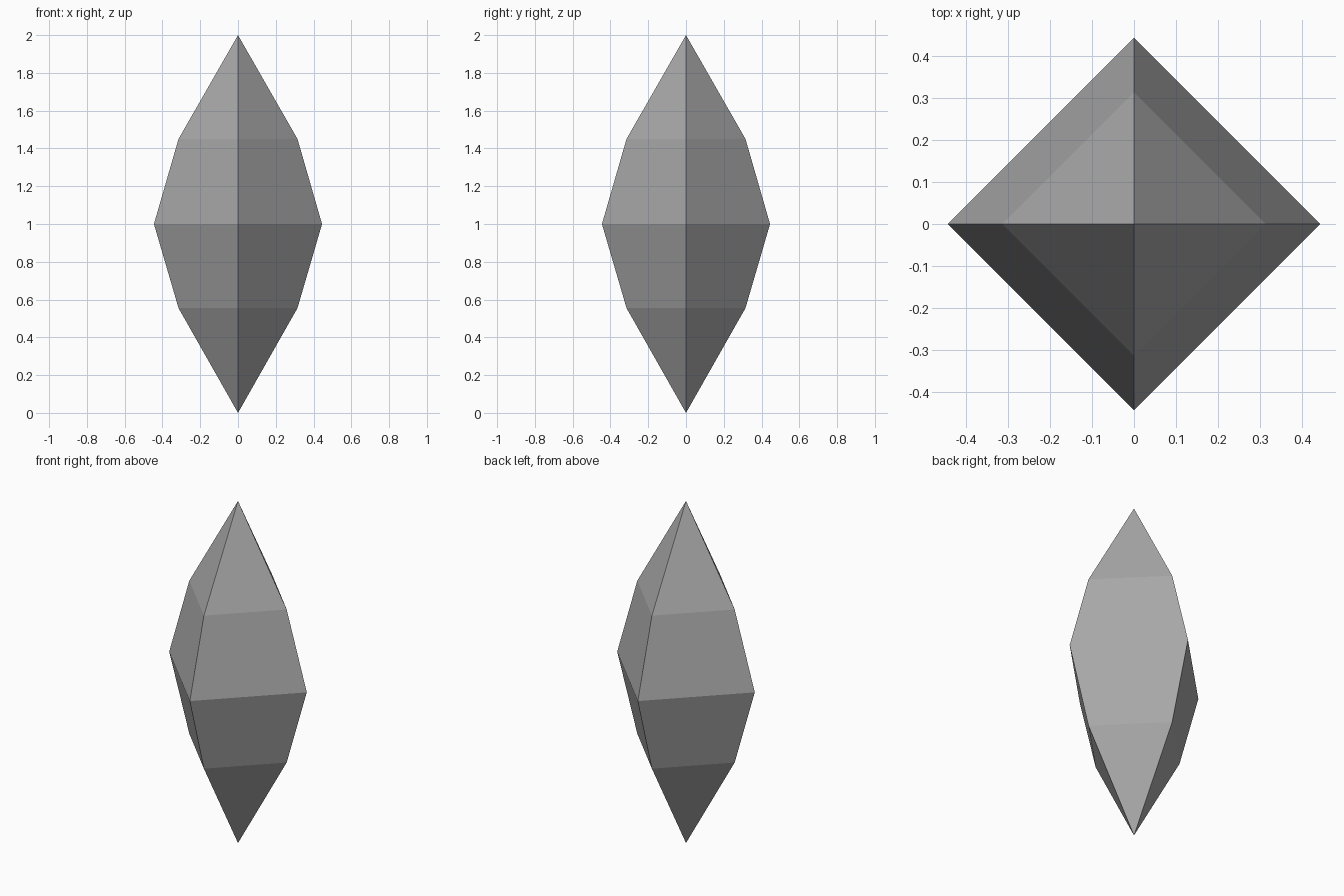
import bpy
import bmesh
import math

if "Cube" in bpy.data.objects:
    bpy.data.objects.remove(bpy.data.objects["Cube"], do_unlink=True)

SIDES = 4
RINGS = [(0.315, 0.555), (0.445, 1.0), (0.315, 1.45)]  # radius, height

# Stone material
stone = bpy.data.materials.new("grey stone")
stone.use_nodes = True
grey = (0.4, 0.4, 0.4, 1.0)
stone.diffuse_color = grey
stone.node_tree.nodes["Principled BSDF"].inputs["Base Color"].default_value = grey

# Crystal: stacked square rings closed by a point at each end
bm = bmesh.new()
bottom = bm.verts.new((0, 0, 0))
top = bm.verts.new((0, 0, 2))
rings = [[bm.verts.new((r * math.cos(math.tau * i / SIDES),
                        r * math.sin(math.tau * i / SIDES), z))
          for i in range(SIDES)] for r, z in RINGS]
for i in range(SIDES):
    j = (i + 1) % SIDES
    bm.faces.new((bottom, rings[0][j], rings[0][i]))
    for low, high in zip(rings, rings[1:]):
        bm.faces.new((low[i], low[j], high[j], high[i]))
    bm.faces.new((rings[-1][i], rings[-1][j], top))
bmesh.ops.recalc_face_normals(bm, faces=bm.faces)

mesh = bpy.data.meshes.new("crystal")
bm.to_mesh(mesh)
bm.free()
mesh.materials.append(stone)
bpy.context.collection.objects.link(bpy.data.objects.new("crystal", mesh))
